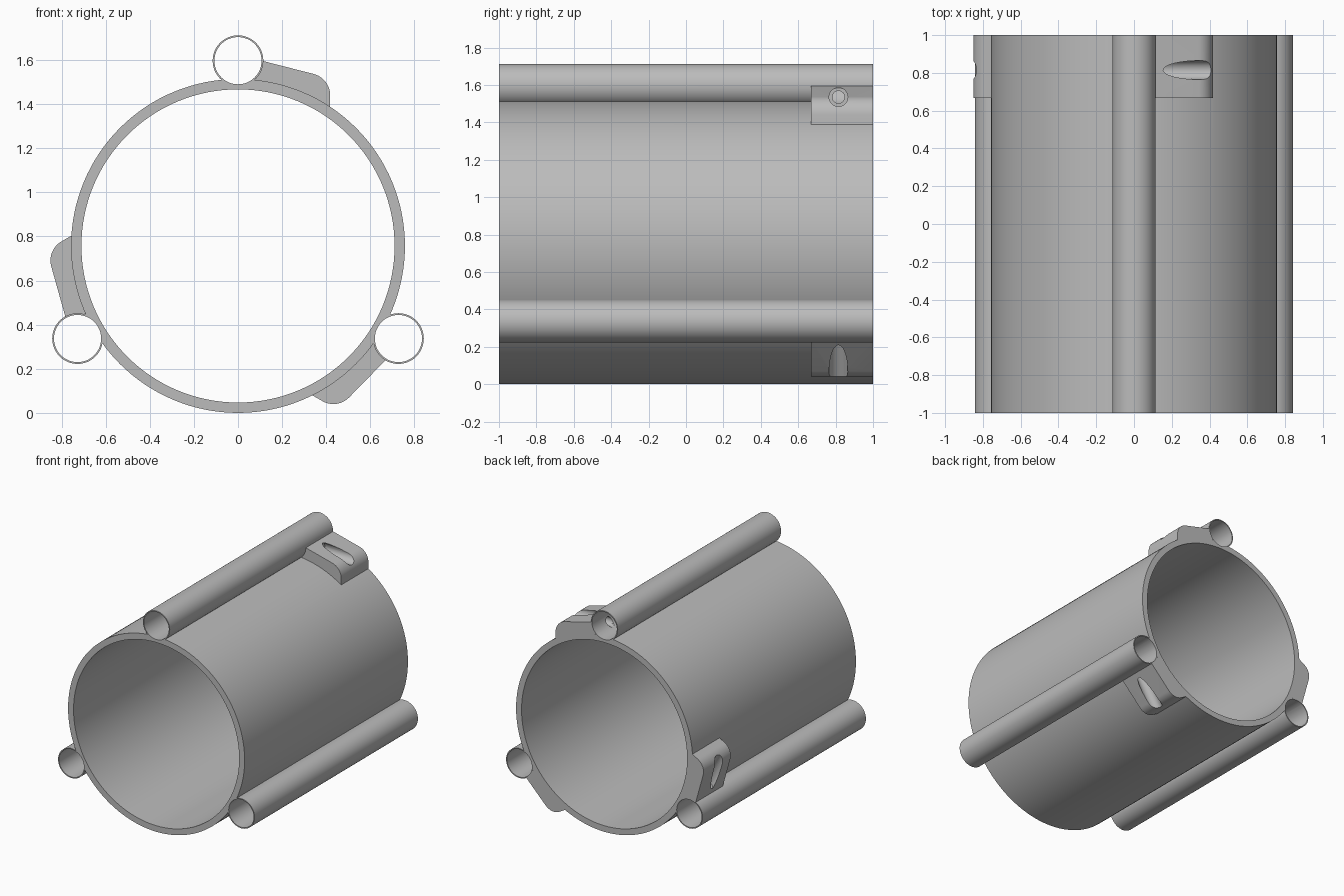
import bpy, bmesh, math
from mathutils import Matrix, Vector

if "Cube" in bpy.data.objects:
    bpy.data.objects.remove(bpy.data.objects["Cube"], do_unlink=True)

CENTRE = Vector((0, 0, 0.757))
OUTER, BORE = 0.757, 0.71
RAIL_Z, RAIL_R, RAIL_BORE = 1.597, 0.115, 0.107
HOLE_Y, HOLE_Z = 0.815, 1.535

grey = bpy.data.materials.new("light_grey")
grey.use_nodes = True
colour = (0.5, 0.5, 0.5, 1)
grey.diffuse_color = colour
grey.node_tree.nodes["Principled BSDF"].inputs["Base Color"].default_value = colour


def prism(name, points, start, end, axis="Y", turn=0):
    """Extrude a closed outline along an axis, then turn it about the main axis."""
    bm = bmesh.new()
    rings = []
    for t in (start, end):
        rings.append([bm.verts.new((a, t, b) if axis == "Y" else (t, a, b))
                      for a, b in points])
    n = len(points)
    bm.faces.new(rings[0])
    bm.faces.new(rings[1][::-1])
    for i in range(n):
        j = (i + 1) % n
        bm.faces.new((rings[0][j], rings[0][i], rings[1][i], rings[1][j]))
    spin = (Matrix.Translation(CENTRE) @ Matrix.Rotation(turn, 4, "Y")
            @ Matrix.Translation(-CENTRE))
    bm.transform(spin)
    bmesh.ops.recalc_face_normals(bm, faces=bm.faces)
    mesh = bpy.data.meshes.new(name)
    bm.to_mesh(mesh)
    bm.free()
    mesh.materials.append(grey)
    obj = bpy.data.objects.new(name, mesh)
    bpy.context.collection.objects.link(obj)
    return obj


def arc(ca, cb, r, n, first=0.0, last=None):
    """Points on a full circle, or on an arc including both ends."""
    if last is None:
        return [(ca + r * math.cos(math.tau * i / n), cb + r * math.sin(math.tau * i / n))
                for i in range(n)]
    return [(ca + r * math.cos(first + (last - first) * i / n),
             cb + r * math.sin(first + (last - first) * i / n)) for i in range(n + 1)]


def combine(target, tool, operation):
    mod = target.modifiers.new(operation, "BOOLEAN")
    mod.operation = operation
    mod.solver = "EXACT"
    mod.object = tool
    bpy.context.view_layer.objects.active = target
    bpy.ops.object.modifier_apply(modifier=mod.name)
    bpy.data.objects.remove(tool, do_unlink=True)


# Main barrel
body = prism("tube_housing", arc(0, CENTRE.z, OUTER, 128), -1, 1)

# Lug outline: sloping top, rounded shoulder, underside buried in the barrel wall
lug = [(0.08, 1.487), (0.08, 1.604)]
lug += arc(0.318, 1.44, 0.1, 12, math.radians(75), 0)
lug += [(0.418, 1.36), (0.25, 1.44)]

turns = [math.tau * i / 3 for i in range(3)]

# Rails and clamp lugs around the barrel
for turn in turns:
    combine(body, prism("rail", arc(0, RAIL_Z, RAIL_R, 48), -1, 1, turn=turn), "UNION")
    combine(body, prism("lug", lug, 0.667, 1, turn=turn), "UNION")

# Screw counterbores, pilot holes and rail bores
for turn in turns:
    combine(body, prism("counterbore", arc(HOLE_Y, HOLE_Z, 0.05, 32), 0.14, 0.6, "X", turn),
            "DIFFERENCE")
    combine(body, prism("pilot", arc(HOLE_Y, HOLE_Z, 0.033, 24), 0, 0.3, "X", turn),
            "DIFFERENCE")
    combine(body, prism("rail_bore", arc(0, RAIL_Z, RAIL_BORE, 48), -1.1, 1.1, turn=turn),
            "DIFFERENCE")

# Main bore
combine(body, prism("main_bore", arc(0, CENTRE.z, BORE, 128), -1.1, 1.1), "DIFFERENCE")

# Smooth curved walls with crisp rims
bpy.ops.object.select_all(action="DESELECT")
body.select_set(True)
bpy.context.view_layer.objects.active = body
bpy.ops.object.shade_smooth_by_angle(angle=math.radians(25))
